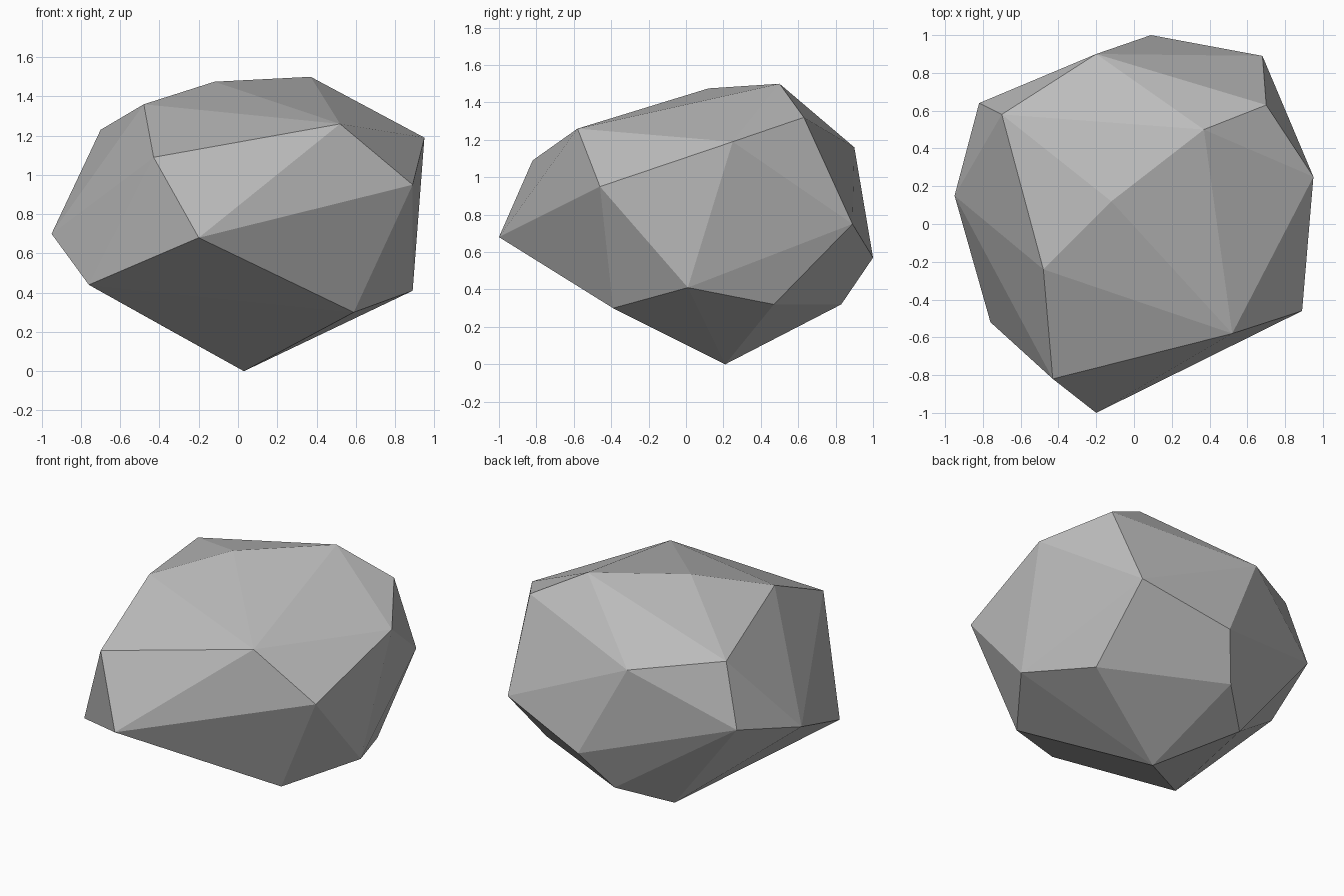
import bpy
import bmesh

# Remove the default cube
default_cube = bpy.data.objects.get("Cube")
if default_cube:
    bpy.data.objects.remove(default_cube, do_unlink=True)


def make_material(name, colour):
    material = bpy.data.materials.new(name)
    material.use_nodes = True
    material.diffuse_color = colour
    shader = next(n for n in material.node_tree.nodes if n.type == "BSDF_PRINCIPLED")
    shader.inputs["Base Color"].default_value = colour
    shader.inputs["Roughness"].default_value = 0.9
    return material


def make_hull(name, corners, material):
    """Wrap a faceted convex skin around the corner points."""
    bm = bmesh.new()
    for corner in corners:
        bm.verts.new(corner)
    bmesh.ops.convex_hull(bm, input=bm.verts[:])
    bmesh.ops.recalc_face_normals(bm, faces=bm.faces[:])
    for face in bm.faces:
        face.smooth = False
    mesh = bpy.data.meshes.new(name)
    bm.to_mesh(mesh)
    bm.free()
    mesh.materials.append(material)
    rock = bpy.data.objects.new(name, mesh)
    bpy.context.collection.objects.link(rock)
    return rock


# Chiselled corners of the boulder, grouped from its crown down to its foot
crown = [(.37, .5, 1.5), (-.12, .12, 1.475), (-.48, -.24, 1.36)]
shoulder = [
    (.52, -.58, 1.26), (.95, .25, 1.19), (.7, .63, 1.32),
    (-.2, .9, 1.16), (-.7, .58, 1.23), (-.43, -.82, 1.09),
]
waist = [
    (-.2, -1, .68), (.89, -.46, .95), (.68, .89, .75),
    (.09, 1, .57), (-.82, .64, .83), (-.95, .15, .7),
]
underside = [
    (-.76, -.52, .44), (.59, -.39, .3), (.89, .01, .41),
    (.69, .47, .32), (-.06, .83, .32), (-.33, .59, .2),
]
foot = [(.03, .21, 0)]

# Single plain stone body
stone = make_material("grey stone", (.5, .5, .5, 1))
make_hull("boulder", crown + shoulder + waist + underside + foot, stone)
